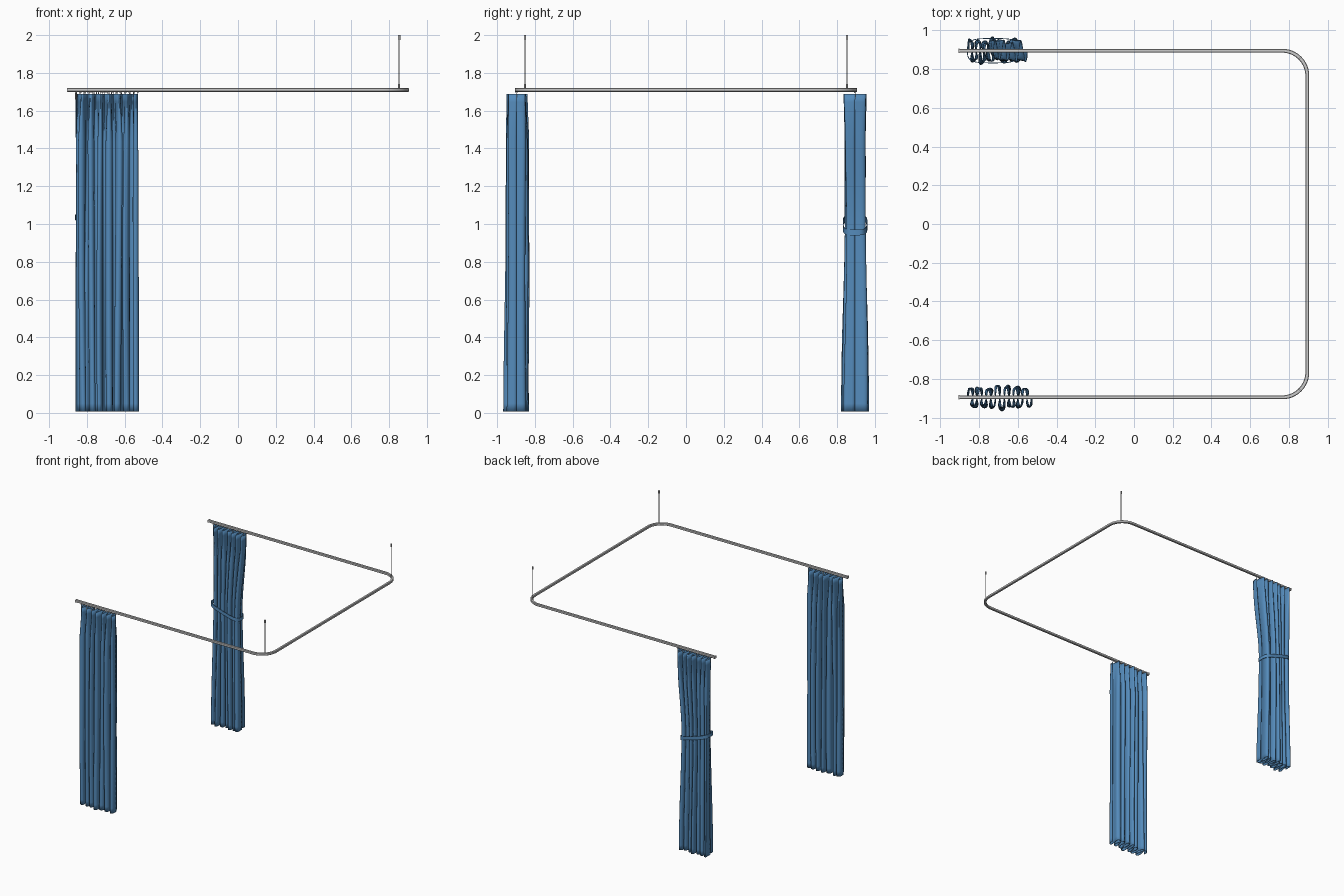
import bpy, bmesh, math, random

if "Cube" in bpy.data.objects:
    bpy.data.objects.remove(bpy.data.objects["Cube"])

RY = 0.895          # rail centre line, in y and at the closed x end
ZR = 1.71           # rail height

blue = bpy.data.materials.new("blue_fabric")
blue.diffuse_color = (0.09, 0.26, 0.50, 1)
blue.use_nodes = True
blue.node_tree.nodes["Principled BSDF"].inputs["Base Color"].default_value = blue.diffuse_color


def make(name, bm, mat=None, angle=40):
    bmesh.ops.recalc_face_normals(bm, faces=bm.faces)
    me = bpy.data.meshes.new(name)
    bm.to_mesh(me)
    bm.free()
    ob = bpy.data.objects.new(name, me)
    bpy.context.collection.objects.link(ob)
    if mat:
        me.materials.append(mat)
    bpy.ops.object.select_all(action='DESELECT')
    ob.select_set(True)
    bpy.context.view_layer.objects.active = ob
    bpy.ops.object.shade_smooth_by_angle(angle=math.radians(angle))
    return ob


def sweep(bm, rings, closed=False):
    """Skin a list of closed cross-section rings."""
    vs = [[bm.verts.new(p) for p in r] for r in rings]
    n, m = len(vs), len(vs[0])
    for i in range(n if closed else n - 1):
        a, b = vs[i], vs[(i + 1) % n]
        for j in range(m):
            k = (j + 1) % m
            bm.faces.new((a[j], a[k], b[k], b[j]))
    if not closed:
        bm.faces.new(vs[0])
        bm.faces.new(vs[-1])


def box(bm, c, s):
    r = bmesh.ops.create_cube(bm, size=1)
    bmesh.ops.scale(bm, vec=s, verts=r['verts'])
    bmesh.ops.translate(bm, vec=c, verts=r['verts'])


def tube(bm, x, y, z0, z1, r, n=10):
    sweep(bm, [[(x + r * math.cos(2 * math.pi * i / n), y + r * math.sin(2 * math.pi * i / n), z)
                for i in range(n)] for z in (z0, z1)])


# U-shaped rail with rounded corners and chamfered square section
R = 0.13
path = [(-0.9, -RY, 0, -1)]
for cy, a0 in ((-RY + R, -90), (RY - R, 0)):
    for i in range(17):
        a = math.radians(a0 + 90 * i / 16)
        path.append((RY - R + R * math.cos(a), cy + R * math.sin(a), math.cos(a), math.sin(a)))
path.append((-0.9, RY, 0, 1))
h, c = 0.01, 0.007
section = [(h, -c), (h, c), (c, h), (-c, h), (-h, c), (-h, -c), (-c, -h), (c, -h)]
bm = bmesh.new()
sweep(bm, [[(x + nx * u, y + ny * u, ZR + v) for u, v in section] for x, y, nx, ny in path])
make("curtain_rail", bm)

# rail end caps
for s, side in ((-1, "front"), (1, "back")):
    bm = bmesh.new()
    box(bm, (-0.903, s * RY, ZR), (0.006, 0.023, 0.022))
    make(side + "_end_cap", bm)

# ceiling suspension rods with fittings
for s, side in ((-1, "front"), (1, "back")):
    bm = bmesh.new()
    k = 0.853
    tube(bm, k, s * k, ZR, 1.99, 0.003)
    tube(bm, k, s * k, 1.975, 2.0, 0.006)
    tube(bm, k, s * k, ZR + 0.008, ZR + 0.03, 0.005)
    make(side + "_ceiling_rod", bm)


def lerp_keys(keys, z):
    for (z0, a), (z1, b) in zip(keys, keys[1:]):
        if z <= z1:
            t = (z - z0) / (z1 - z0)
            t = t * t * (3 - 2 * t)
            return a + (b - a) * t
    return keys[-1][1]


def curtain(name, yc, folds, left, right, depth, seed):
    """Hanging folded cloth; left, right and depth are keyed by height."""
    rnd = random.Random(seed)
    half = folds * 2
    amp = [rnd.uniform(0.68, 1.0) for _ in range(half)]
    skew = [rnd.uniform(-0.016, 0.016) for _ in range(half)]
    wob = [rnd.uniform(0, 6.28) for _ in range(half)]
    loop = [rnd.uniform(0.006, 0.013) for _ in range(half)]
    per, rows = 12, 40
    z0, z1 = 0.008, 1.688
    bm = bmesh.new()
    grid = []
    for r in range(rows + 1):
        z = z0 + (z1 - z0) * r / rows
        x0, x1, d = lerp_keys(left, z), lerp_keys(right, z), lerp_keys(depth, z)
        low = min(1, (z1 - z) / 0.25)
        row = []
        for i in range(half * per + 1):
            k = min(i // per, half - 1)
            f = i / per - k
            s = math.sin(math.pi * f)
            sign = 1 if k % 2 == 0 else -1
            a = amp[k] * (1 + 0.09 * math.sin(2.5 * z + wob[k]))
            x = x0 + (x1 - x0) * i / (half * per)
            x -= loop[k] * low * math.sin(2 * math.pi * f)
            x += s * skew[k] * (0.4 + 0.6 * low) * math.cos(1.5 * z + wob[k])
            x = min(max(x, x0), x1)
            y = yc + sign * d * min(a, 1.02) * s ** (1.3 - 0.4 * low)
            row.append(bm.verts.new((x, y, z)))
        grid.append(row)
    for a, b in zip(grid, grid[1:]):
        for i in range(len(a) - 1):
            bm.faces.new((a[i], a[i + 1], b[i + 1], b[i]))
    ob = make(name, bm, blue, 60)
    m = ob.modifiers.new("thickness", 'SOLIDIFY')
    m.thickness = 0.003
    m.offset = 0

    # gliders in the rail and hooks down into the cloth
    bm = bmesh.new()
    xa, xb = left[-1][1], right[-1][1]
    for k in range(half + 1):
        x = xa + (xb - xa) * k / half
        box(bm, (x, yc, 1.697), (0.007, 0.009, 0.008))
        tube(bm, x, yc, 1.66, 1.697, 0.0018, 6)
    make(name + "_hooks", bm)


curtain("front_curtain", -0.897, 7,
        [(0, -0.86), (1.69, -0.855)], [(0, -0.525), (1.69, -0.53)],
        [(0, 0.068), (1.4, 0.064), (1.69, 0.056)], 4)

curtain("back_curtain", 0.895, 7,
        [(0, -0.855), (0.98, -0.85), (1.69, -0.86)],
        [(0, -0.59), (0.97, -0.605), (1.69, -0.55)],
        [(0, 0.071), (0.97, 0.058), (1.45, 0.062), (1.69, 0.066)], 9)

# slanted tie-back band round the back curtain
rings = []
for i in range(48):
    a = 2 * math.pi * i / 48
    ca, sa = math.cos(a), math.sin(a)
    sq = lambda v: math.copysign(abs(v) ** 0.55, v)
    z = 0.995 - 0.04 * sq(ca)
    rings.append([(-0.728 + (0.130 + o) * sq(ca), 0.895 + (0.061 + o) * sq(sa), z + dz)
                  for o, dz in ((0, -0.015), (0.004, -0.015), (0.004, 0.015), (0, 0.015))])
bm = bmesh.new()
sweep(bm, rings, closed=True)
make("tie_back", bm, blue)
